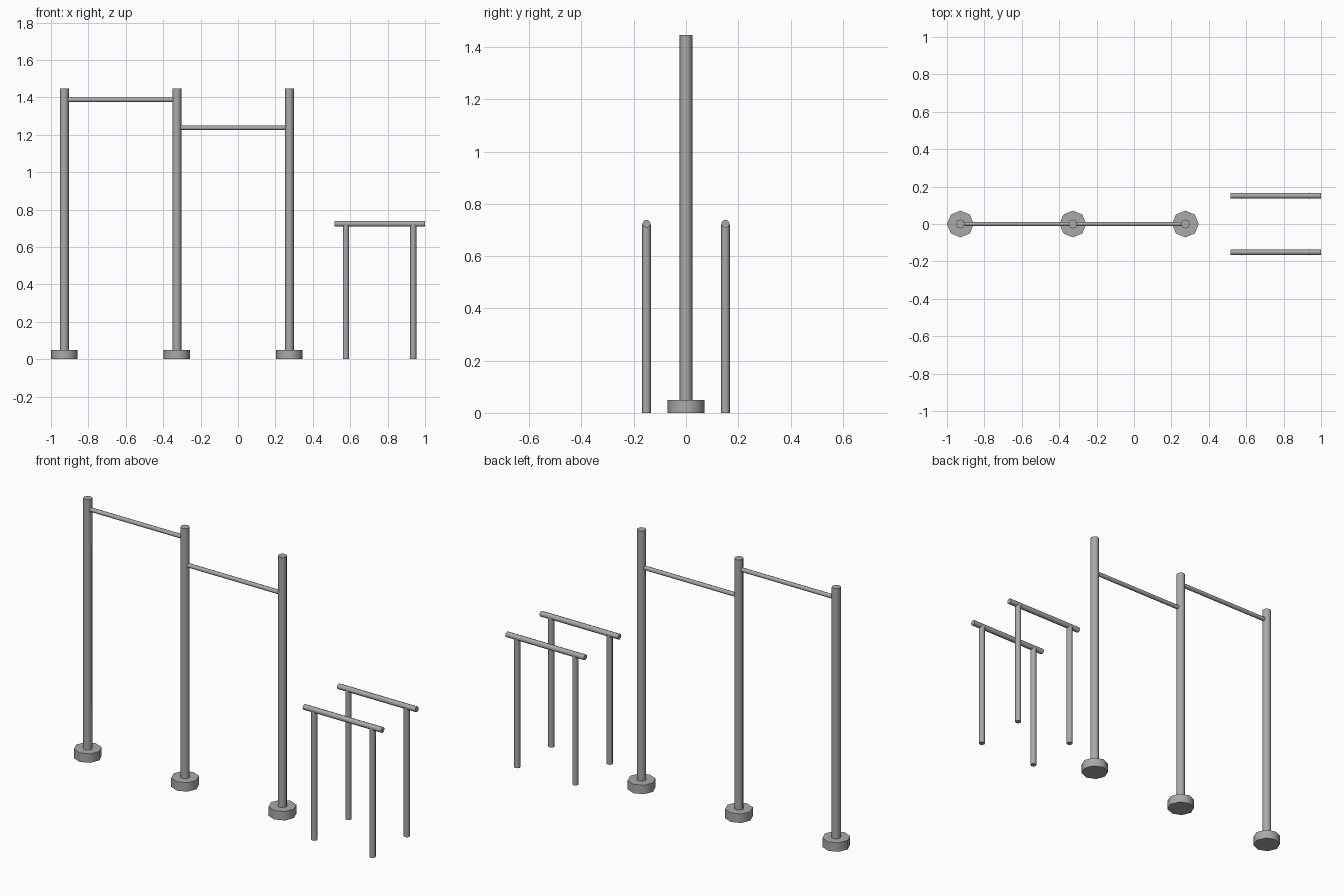
import bpy, math
from mathutils import Vector

if "Cube" in bpy.data.objects:
    bpy.data.objects.remove(bpy.data.objects["Cube"])

steel = bpy.data.materials.new("grey_steel")
steel.diffuse_color = (0.4, 0.4, 0.4, 1)
steel.use_nodes = True
steel.node_tree.nodes["Principled BSDF"].inputs["Base Color"].default_value = steel.diffuse_color


def tube(name, start, end, radius, sides=8):
    """Capped round bar between two points."""
    a, b = Vector(start), Vector(end)
    d = b - a
    bpy.ops.mesh.primitive_cylinder_add(vertices=sides, radius=radius, depth=d.length,
                                        location=(a + b) / 2)
    ob = bpy.context.object
    ob.rotation_euler = d.to_track_quat('Z', 'Y').to_euler()
    ob.name = name
    ob.data.materials.append(steel)
    bpy.ops.object.shade_smooth_by_angle(angle=math.radians(50))
    return ob


# Tall uprights with octagonal feet
post_x = (-0.9285, -0.327, 0.2745)
for i, x in enumerate(post_x, 1):
    tube(f"foot_{i}", (x, 0, 0), (x, 0, 0.05), 0.0715)
    tube(f"tall_post_{i}", (x, 0, 0.03), (x, 0, 1.447), 0.024)

# Pull-up bars at two heights
for name, i, z in (("high_bar", 0, 1.387), ("low_bar", 1, 1.237)):
    tube(name, (post_x[i], 0, z), (post_x[i + 1], 0, z), 0.012)

# Parallel dip bars, each on two legs
for side, s in (("front", -1), ("back", 1)):
    y = 0.151 * s
    tube(f"{side}_dip_bar", (0.516, y, 0.724), (1.0, y, 0.724), 0.0155)
    for end, x in (("left", 0.577), ("right", 0.937)):
        tube(f"{side}_{end}_leg", (x, y, 0), (x, y, 0.722), 0.0165)
